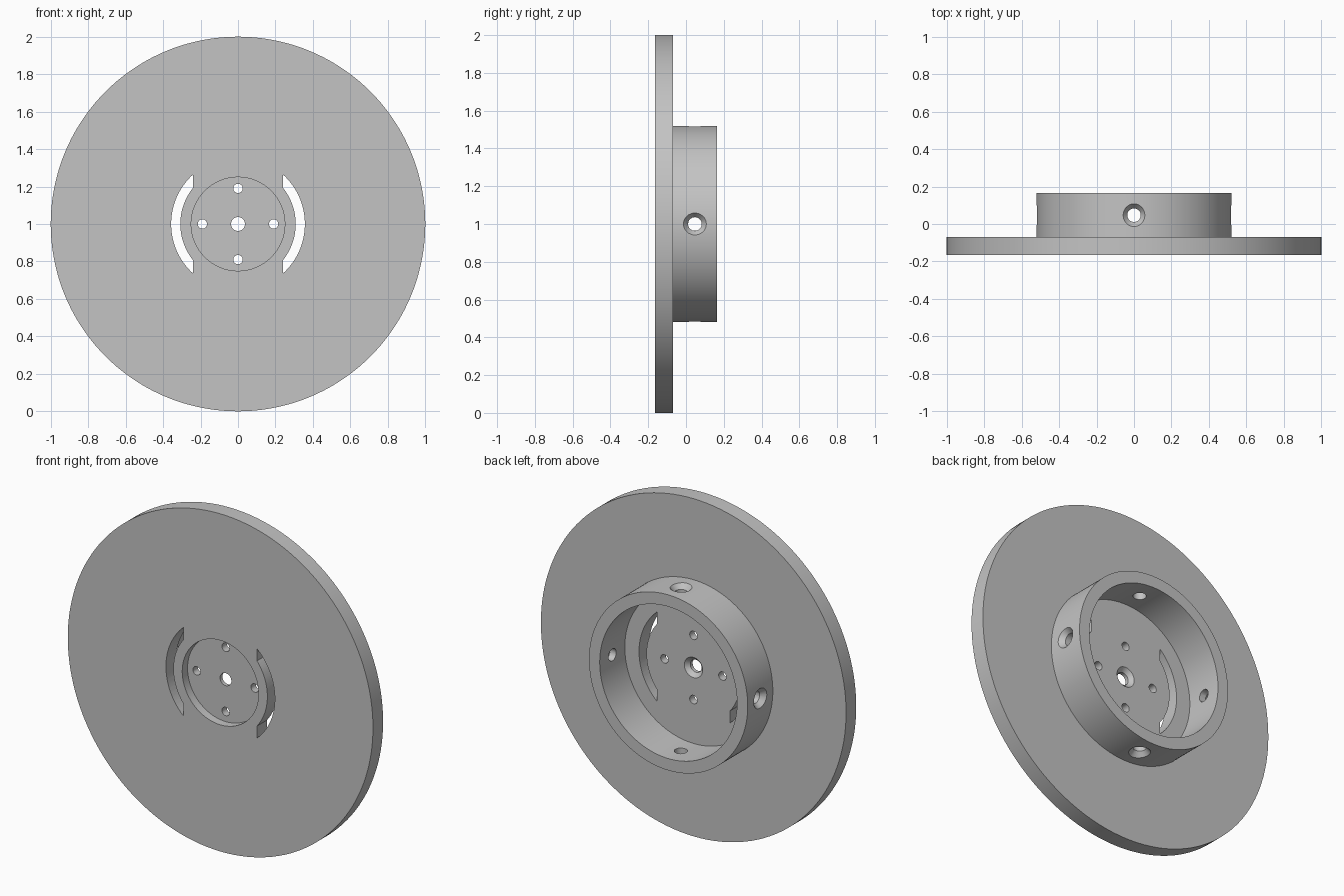
import bpy, bmesh
from math import pi, cos, sin, acos, radians
from mathutils import Matrix, Vector

if "Cube" in bpy.data.objects:
    bpy.data.objects.remove(bpy.data.objects["Cube"], do_unlink=True)

CENTRE = Vector((0, 0, 1))
FRONT, BACK, RIM = -0.165, -0.07, 0.165   # depth of each main face
QUARTERS = [i * pi / 2 for i in range(4)]

grey = bpy.data.materials.new("plain_grey")
grey.use_nodes = True
grey.diffuse_color = (0.55, 0.55, 0.55, 1)
grey.node_tree.nodes["Principled BSDF"].inputs["Base Color"].default_value = (0.55, 0.55, 0.55, 1)


def finish(name, bm):
    bmesh.ops.recalc_face_normals(bm, faces=bm.faces)
    mesh = bpy.data.meshes.new(name)
    bm.to_mesh(mesh)
    bm.free()
    mesh.materials.append(grey)
    obj = bpy.data.objects.new(name, mesh)
    obj.location = CENTRE
    bpy.context.collection.objects.link(obj)
    return obj


def lathe(name, profile, steps=144):
    """Turn a closed (radius, depth) profile around the y axis."""
    bm = bmesh.new()
    rings = []
    for i in range(steps):
        a = 2 * pi * i / steps
        rings.append([bm.verts.new((r * cos(a), y, r * sin(a))) for r, y in profile])
    n = len(profile)
    for i in range(steps):
        p, q = rings[i], rings[(i + 1) % steps]
        for j in range(n):
            k = (j + 1) % n
            bm.faces.new((p[j], p[k], q[k], q[j]))
    return finish(name, bm)


def add_cone(bm, r1, r2, depth, matrix):
    bmesh.ops.create_cone(bm, cap_ends=True, segments=32, radius1=r1, radius2=r2,
                          depth=depth, matrix=matrix)


def cut(target, cutter):
    cutter.hide_render = True
    mod = target.modifiers.new("cut", 'BOOLEAN')
    mod.operation, mod.solver, mod.object = 'DIFFERENCE', 'EXACT', cutter
    bpy.ops.object.select_all(action='DESELECT')
    bpy.context.view_layer.objects.active = target
    target.select_set(True)
    bpy.ops.object.modifier_apply(modifier=mod.name)
    bpy.data.objects.remove(cutter, do_unlink=True)


# Disc with a shallow front recess and a countersunk centre hole
disc = lathe("disc", [(0.037, -0.115), (0.25, -0.115), (0.25, FRONT), (1, FRONT),
                      (1, BACK), (0.06, BACK), (0.037, -0.093)])

# Four bolt holes around the centre
bm = bmesh.new()
for a in QUARTERS:
    place = Matrix.Translation((0.19 * cos(a), -0.1, 0.19 * sin(a)))
    add_cone(bm, 0.025, 0.025, 0.3, place @ Matrix.Rotation(pi / 2, 4, 'X'))
cut(disc, finish("bolt_hole_cutter", bm))

# Two curved slots with upright ends
bm = bmesh.new()
for side in (-1, 1):
    outline = []
    for r, way in ((0.357, 1), (0.308, -1)):
        half = acos(0.24 / r)
        for i in range(25):
            a = way * half * (i / 12 - 1)
            outline.append(bm.verts.new((side * r * cos(a), -0.3, r * sin(a))))
    face = bm.faces.new(outline)
    walls = bmesh.ops.extrude_face_region(bm, geom=[face])
    bmesh.ops.translate(bm, vec=(0, 0.4, 0),
                        verts=[g for g in walls["geom"] if isinstance(g, bmesh.types.BMVert)])
cut(disc, finish("slot_cutter", bm))

# Raised ring on the back
ring = lathe("hub_ring", [(0.45, BACK), (0.52, BACK), (0.52, RIM), (0.45, RIM)])

# Four radial screw holes through the ring, then their countersinks
for name, r_in, r_out, depth, mid in (("screw_hole_cutter", 0.036, 0.036, 0.2, 0.48),
                                      ("countersink_cutter", 0.036, 0.069, 0.04, 0.51)):
    bm = bmesh.new()
    for a in QUARTERS:
        turn = Matrix.Rotation(a, 4, 'Y')
        add_cone(bm, r_in, r_out, depth, turn @ Matrix.Translation((0, 0.047, mid)))
    cut(ring, finish(name, bm))

# Smooth the round walls and keep the rims crisp
bpy.ops.object.select_all(action='DESELECT')
for obj in (disc, ring):
    obj.select_set(True)
bpy.context.view_layer.objects.active = disc
bpy.ops.object.shade_smooth_by_angle(angle=radians(30))
